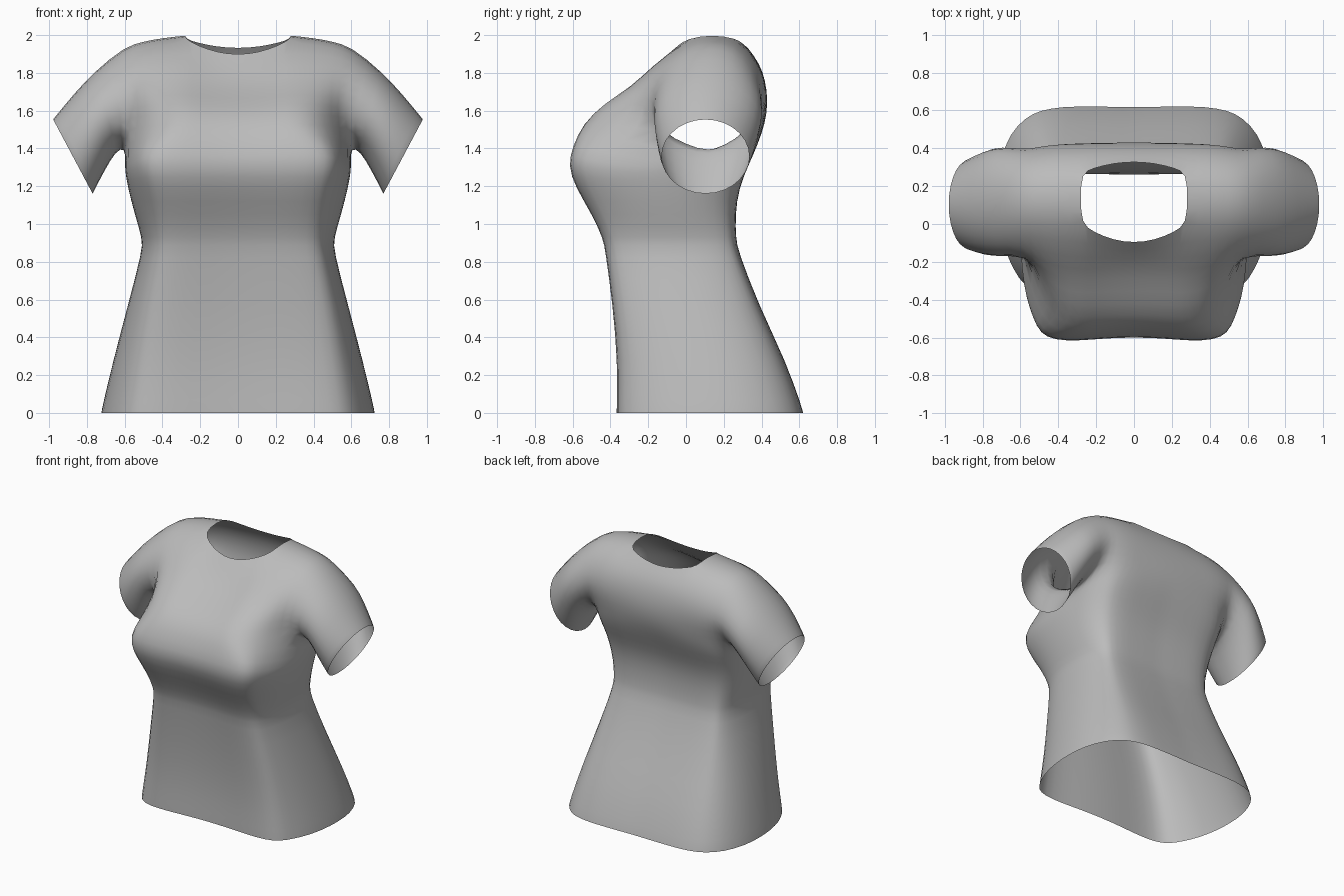
import bpy
import bmesh
from math import sin, cos, pi
from mathutils import Vector

old = bpy.data.objects.get("Cube")
if old:
    bpy.data.objects.remove(old, do_unlink=True)

cloth = bpy.data.materials.new("grey cloth")
cloth.use_nodes = True
grey = (0.5, 0.5, 0.5, 1)
cloth.diffuse_color = grey
cloth.node_tree.nodes["Principled BSDF"].inputs["Base Color"].default_value = grey

# Half outline of the body, front centre to back centre, as (across, depth) fractions.
# Across: up to 1 is the flat panel, 1 to 2 is the rounded flank.
OUTLINE = [(0, .02), (.3, .015), (.6, 0), (.85, .005), (1, .04), (1.38, .13), (1.72, .24),
           (1.93, .38), (2, .53), (1.95, .7), (1.68, .86), (1.32, .94), (1, .98),
           (.75, 1), (.5, 1), (.25, 1), (0, .995)]

# Body levels: height, front y, back y, half width, front panel, back panel, sag at flank
LEVELS = [(0, -.37, .62, .727, .58, .5, 0),
          (.04, -.37, .61, .72, .575, .5, 0),
          (.27, -.365, .53, .665, .54, .47, 0),
          (.57, -.39, .385, .585, .49, .45, 0),
          (.86, -.43, .275, .508, .43, .42, 0),
          (.92, -.44, .265, .508, .43, .42, 0),
          (1.05, -.5, .26, .548, .44, .42, 0),
          (1.19, -.585, .28, .585, .47, .44, 0),
          (1.31, -.63, .33, .6, .5, .45, .03),
          (1.42, -.6, .38, .6, .5, .46, .1)]

# Shoulder sections (y, z) running from chest, over the top, to the back
CENTRE = [(-.53, 1.53), (-.43, 1.62), (-.28, 1.71), (-.18, 1.8), (-.1, 1.895), (.1, 1.91),
          (.33, 1.93), (.39, 1.85), (.42, 1.76), (.435, 1.65), (.42, 1.53)]
NECK_SIDE = [(-.55, 1.53), (-.44, 1.64), (-.29, 1.73), (-.19, 1.83), (0, 1.98), (.14, 2.005),
             (.27, 1.98), (.37, 1.88), (.42, 1.77), (.43, 1.65), (.41, 1.53)]
ARMHOLE = [(-.12, 1.52), (-.17, 1.61), (-.17, 1.71), (-.12, 1.82), (0, 1.915), (.12, 1.95),
           (.25, 1.925), (.34, 1.84), (.39, 1.74), (.4, 1.64), (.32, 1.52)]
ARMHOLE_X = [.57, .55, .57, .585, .6, .6, .6, .59, .58, .56, .57]
UNDERARM = [(.59, .23, 1.44), (.6, .13, 1.39), (.59, .02, 1.45)]

# Sleeve rings: centre, half height (x, z), half depth
SLEEVE = [((.705, .12, 1.595), (.06, .215), .3),
          ((.785, .11, 1.49), (.083, .21), .285),
          ((.868, .103, 1.367), (.106, .204), .248),
          ((.874, .103, 1.357), (.108, .203), .24)]

bm = bmesh.new()


def vert(x, y, z):
    return bm.verts.new((x, y, z))


def bridge(a, b, closed=False):
    """Join two rows of vertices with quads, skipping gaps."""
    n = len(a)
    for i in range(n if closed else n - 1):
        j = (i + 1) % n
        quad = (a[i], a[j], b[j], b[i])
        if None not in quad:
            bm.faces.new(quad)


def body_row(z, front, back, width, panel_f, panel_b, sag):
    row = []
    for i, (across, depth) in enumerate(OUTLINE):
        panel = panel_f if i < 8 else panel_b
        x = panel * min(across, 1) + (width - panel) * max(across - 1, 0)
        row.append(vert(x, front + (back - front) * depth, z - sag * 4 * depth * (1 - depth)))
    return row


def shoulder_column(x, a, b, ax, bx, power_low, power_high, gap=False):
    """One section blended between two key sections."""
    column = []
    for k in range(len(a)):
        low = abs(k - 5) / 5
        px = (x - ax) / (bx[k] - ax)
        t = px ** (power_high + (power_low - power_high) * low)
        y, z = Vector(a[k]).lerp(Vector(b[k]), t)
        column.append(None if gap and k == 5 else vert(x, y, z))
    return column


# Shoulders, with the neck opening left as a gap in the inner columns
neck_x = [.28] * 11
columns = [shoulder_column(x, CENTRE, NECK_SIDE, 0, neck_x, 2, 2, True) for x in (0, .11, .21)]
columns.append(shoulder_column(.28, CENTRE, NECK_SIDE, 0, neck_x, 1, 1))
for x in (.4, .5):
    columns.append(shoulder_column(x, NECK_SIDE, ARMHOLE, .28, ARMHOLE_X, 3, 1.5))
columns.append([vert(x, y, z) for x, (y, z) in zip(ARMHOLE_X, ARMHOLE)])
for a, b in zip(columns, columns[1:]):
    bridge(a, b)

# Body, joined to the lower edge of the shoulders and underarm
under = [vert(*p) for p in UNDERARM]
rows = [body_row(*level) for level in LEVELS]
rows.append([c[0] for c in columns] + under[::-1] + [c[-1] for c in reversed(columns)])
for a, b in zip(rows, rows[1:]):
    bridge(a, b)

# Sleeve, from the armhole to the cuff
ring = columns[-1] + under
for (cx, cy, cz), (ux, uz), ry in SLEEVE:
    new_ring = []
    for k in range(len(ring)):
        angle = (k - 5) * 2 * pi / len(ring)
        new_ring.append(vert(cx + ux * cos(angle), cy + ry * sin(angle), cz + uz * cos(angle)))
    bridge(ring, new_ring, True)
    ring = new_ring

bmesh.ops.recalc_face_normals(bm, faces=bm.faces)
if sum(f.normal.y * f.calc_center_median().y for f in bm.faces) < 0:
    bmesh.ops.reverse_faces(bm, faces=bm.faces)
mesh = bpy.data.meshes.new("shirt")
bm.to_mesh(mesh)
bm.free()
mesh.materials.append(cloth)
shirt = bpy.data.objects.new("shirt", mesh)
bpy.context.collection.objects.link(shirt)

# Mirror to the other half and soften the cloth
mirror = shirt.modifiers.new("mirror", 'MIRROR')
mirror.use_clip = True
mirror.merge_threshold = 0.002
soft = shirt.modifiers.new("soften", 'SUBSURF')
soft.levels = soft.render_levels = 1
mesh.shade_smooth()
